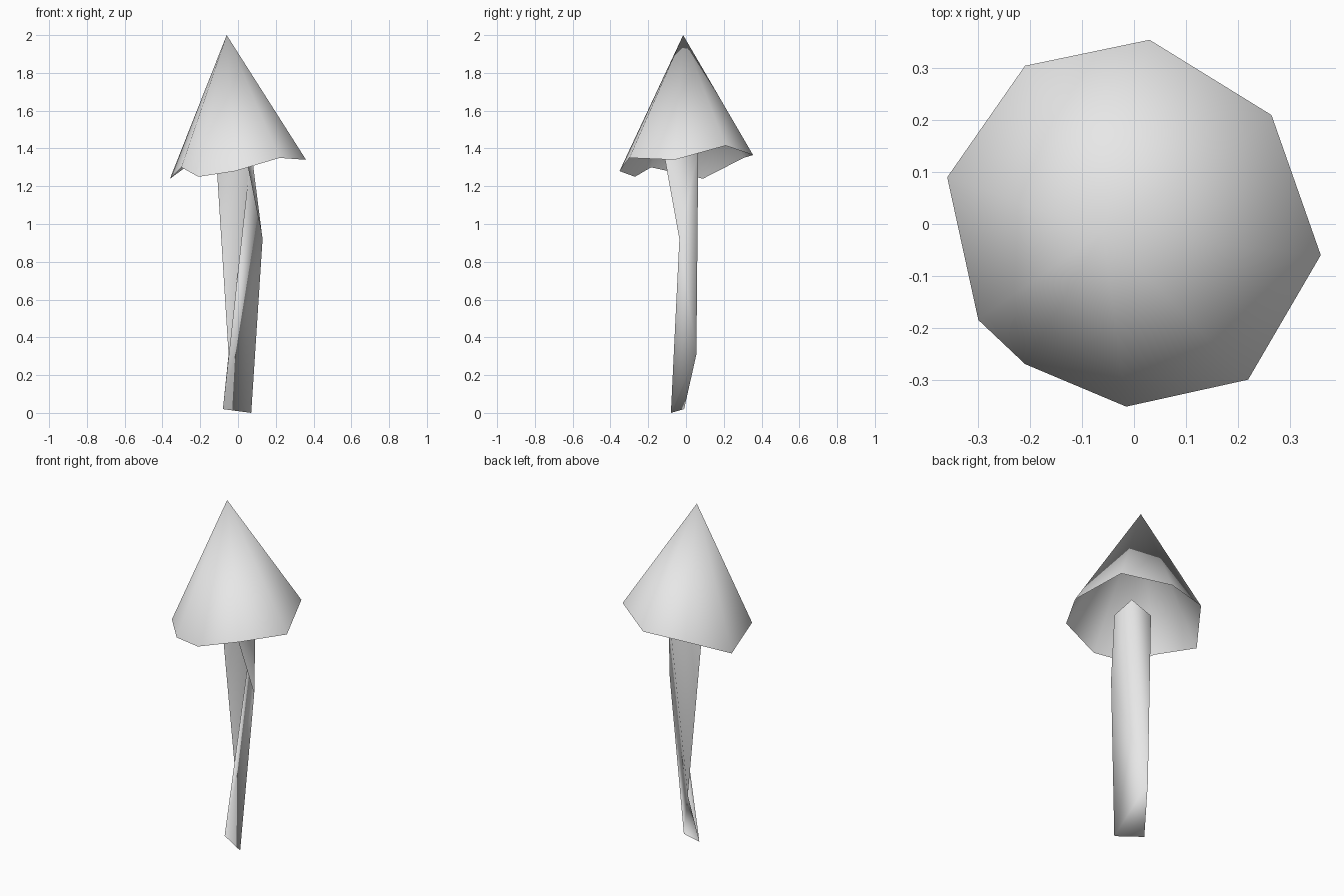
import bpy
import bmesh

if "Cube" in bpy.data.objects:
    bpy.data.objects.remove(bpy.data.objects["Cube"], do_unlink=True)

grey = bpy.data.materials.new("light_grey")
grey.use_nodes = True
colour = (0.8, 0.8, 0.8, 1)
grey.diffuse_color = colour
grey.node_tree.nodes["Principled BSDF"].inputs["Base Color"].default_value = colour


def add_part(name, bm):
    mesh = bpy.data.meshes.new(name)
    for face in bm.faces:
        face.smooth = True
    bm.to_mesh(mesh)
    bm.free()
    mesh.materials.append(grey)
    obj = bpy.data.objects.new(name, mesh)
    bpy.context.collection.objects.link(obj)
    return obj


# Cap: open, smooth cone with an uneven nine-cornered rim
rim = [(0.03, 0.355, 1.365), (-0.21, 0.305, 1.35), (-0.36, 0.09, 1.24),
       (-0.30, -0.185, 1.30), (-0.21, -0.27, 1.25), (-0.015, -0.352, 1.28),
       (0.22, -0.30, 1.35), (0.36, -0.06, 1.34), (0.265, 0.21, 1.415)]
bm = bmesh.new()
apex = bm.verts.new((-0.06, -0.015, 2.0))
ring = [bm.verts.new(p) for p in rim]
for i, vert in enumerate(ring):
    bm.faces.new((apex, vert, ring[(i + 1) % len(ring)]))
add_part("cap", bm)

# Stalk: thin twisted strips that fold together, open under the cap
corners = {
    "foot_left": (0.07, -0.08, 0.0), "foot_right": (-0.08, -0.01, 0.02),
    "heel": (-0.05, 0.055, 0.31), "elbow": (0.13, -0.035, 0.92),
    "top_front": (0.035, -0.12, 1.39), "top_back": (0.07, 0.065, 1.39),
    "top_right": (-0.118, 0.0, 1.39),
}
strips = [
    ("foot_left", "elbow", "foot_right"),
    ("elbow", "top_back", "foot_right"),
    ("elbow", "top_front", "top_back"),
    ("heel", "elbow", "top_back"),
    ("heel", "top_back", "top_right"),
    ("foot_left", "heel", "elbow"),
    ("foot_right", "heel", "foot_left"),
]
bm = bmesh.new()
verts = {name: bm.verts.new(p) for name, p in corners.items()}
for strip in strips:
    bm.faces.new([verts[name] for name in strip])
bmesh.ops.recalc_face_normals(bm, faces=bm.faces)
add_part("stalk", bm)
